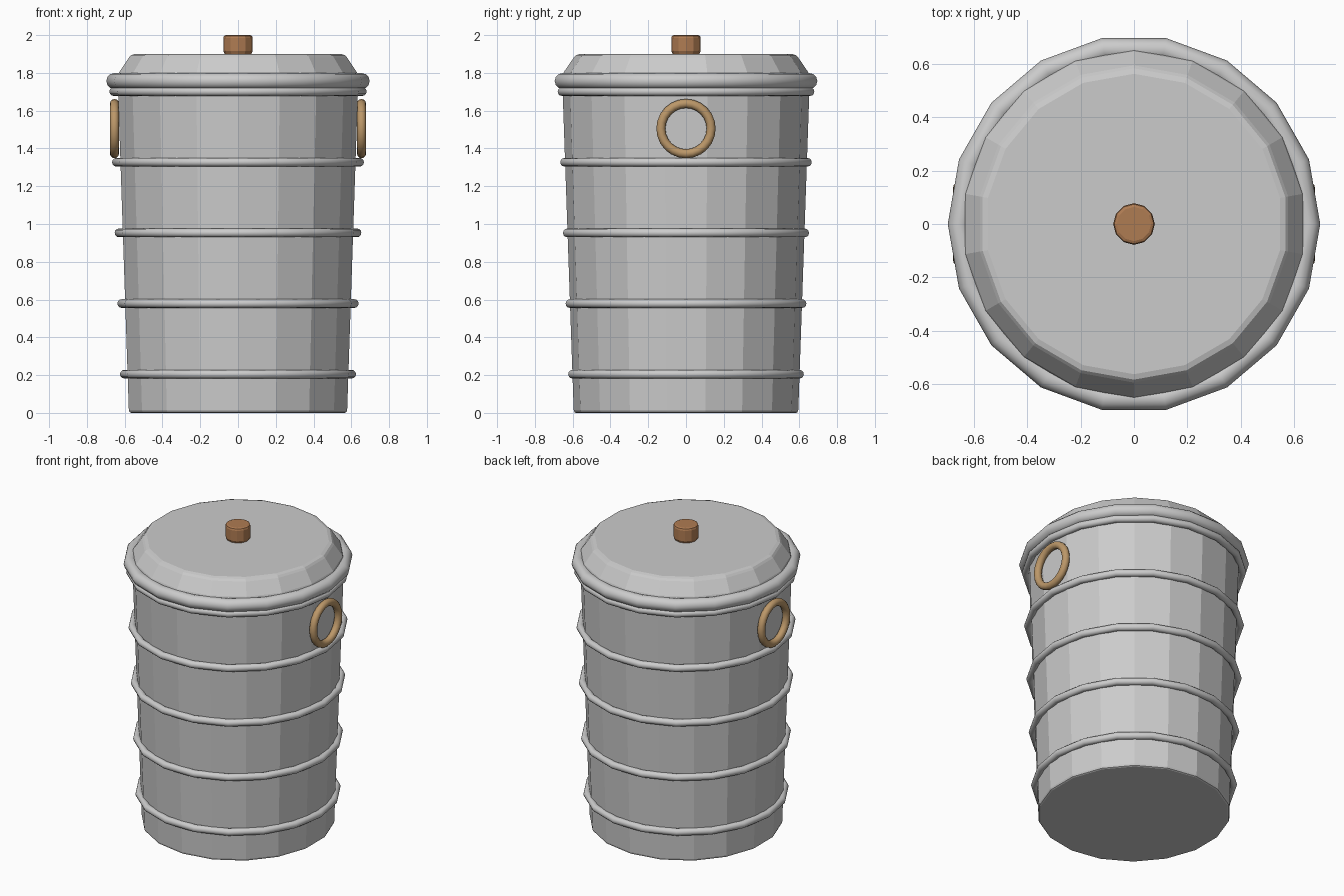
import bpy, bmesh, math

if "Cube" in bpy.data.objects:
    bpy.data.objects.remove(bpy.data.objects["Cube"])

SIDES = 18
Y_STRETCH = 1.013  # the can is very slightly wider in depth


def material(name, rgb):
    m = bpy.data.materials.new(name)
    m.diffuse_color = (*rgb, 1)
    m.use_nodes = True
    m.node_tree.nodes["Principled BSDF"].inputs["Base Color"].default_value = m.diffuse_color
    return m


def lathe(name, profile, sides, y_scale=1.0, mat=None):
    """Closed faceted solid from (radius, z) points, with a vertex on +y."""
    bm = bmesh.new()
    loops = []
    for r, z in profile:
        angles = [math.pi / 2 + 2 * math.pi * i / sides for i in range(sides)]
        loops.append([bm.verts.new((r * math.cos(a), r * math.sin(a) * y_scale, z))
                      for a in angles])
    for lo, hi in zip(loops, loops[1:]):
        for i in range(sides):
            j = (i + 1) % sides
            bm.faces.new((lo[i], lo[j], hi[j], hi[i]))
    bm.faces.new(loops[0][::-1])
    bm.faces.new(loops[-1])
    mesh = bpy.data.meshes.new(name)
    bm.to_mesh(mesh)
    bm.free()
    obj = bpy.data.objects.new(name, mesh)
    bpy.context.collection.objects.link(obj)
    if mat:
        mesh.materials.append(mat)
    return obj


def ring(name, loc, major, minor, sides=SIDES, rot=(0, 0, 0), y_scale=1.0, mat=None):
    bpy.ops.mesh.primitive_torus_add(location=loc, rotation=rot, major_radius=major,
                                     minor_radius=minor, major_segments=sides,
                                     minor_segments=12)
    obj = bpy.context.object
    obj.name = name
    obj.scale.y = y_scale
    bpy.ops.object.shade_smooth()
    if mat:
        obj.data.materials.append(mat)
    return obj


wood = material("knob_brown", (0.43, 0.20, 0.085))
brass = material("handle_tan", (0.50, 0.31, 0.14))

# Tapered can body with a small bevel at the foot
lathe("can_body", [(0.575, 0.0), (0.583, 0.004), (0.587, 0.015), (0.646, 1.74)],
      SIDES, Y_STRETCH)

# Reinforcing hoops, growing with the taper
for i in range(5):
    ring(f"hoop_{i + 1}", (0, 0, 0.205 + 0.374 * i), 0.602 + 0.014 * i, 0.023,
         y_scale=Y_STRETCH)

# Lid with rolled rim
lathe("lid", [(0.644, 1.72), (0.644, 1.79), (0.638, 1.805), (0.586, 1.882),
              (0.575, 1.894), (0.555, 1.90)], SIDES, Y_STRETCH)
ring("lid_rim", (0, 0, 1.757), 0.655, 0.042, y_scale=Y_STRETCH)

# Lid knob
lathe("lid_knob", [(0.068, 1.895), (0.078, 1.915), (0.078, 1.985), (0.074, 1.996),
                   (0.064, 2.0)], 12, mat=wood)

# Ring handles on both sides
for side, x in (("left", -0.654), ("right", 0.654)):
    ring(f"handle_{side}", (x, 0, 1.505), 0.133, 0.024, sides=24,
         rot=(0, math.pi / 2, 0), mat=brass)
